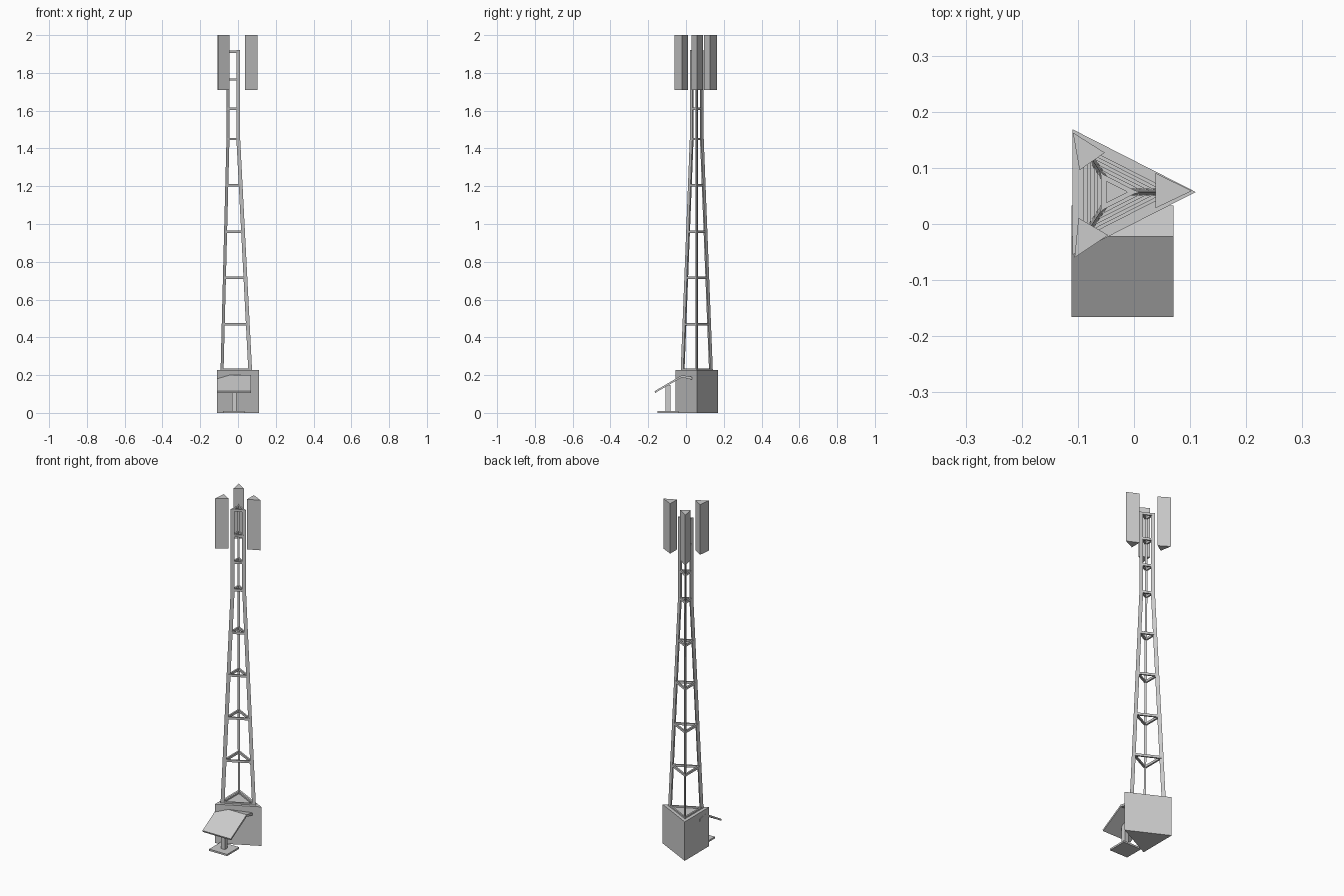
import bpy, bmesh, math
from mathutils import Vector

if "Cube" in bpy.data.objects:
    bpy.data.objects.remove(bpy.data.objects["Cube"])

CENTRE = Vector((-0.037, 0.057))
CORNERS = [Vector((0.147, 0)), Vector((-0.073, 0.112)), Vector((-0.073, -0.112))]


def finish(bm, name):
    bmesh.ops.recalc_face_normals(bm, faces=bm.faces)
    mesh = bpy.data.meshes.new(name)
    bm.to_mesh(mesh)
    bm.free()
    ob = bpy.data.objects.new(name, mesh)
    bpy.context.collection.objects.link(ob)
    return ob


def loft(name, sections):
    """Join equal-sized loops of 3D points into a closed solid."""
    bm = bmesh.new()
    loops = [[bm.verts.new(p) for p in s] for s in sections]
    n = len(loops[0])
    for a, b in zip(loops, loops[1:]):
        for i in range(n):
            j = (i + 1) % n
            bm.faces.new((a[i], a[j], b[j], b[i]))
    bm.faces.new(loops[0])
    bm.faces.new(loops[-1])
    return finish(bm, name)


def at_z(points, z):
    return [(p[0], p[1], z) for p in points]


def prism(name, points, z0, z1):
    return loft(name, [at_z(points, z0), at_z(points, z1)])


def box(name, x0, x1, y0, y1, z0, z1):
    return prism(name, [(x0, y0), (x1, y0), (x1, y1), (x0, y1)], z0, z1)


def triangle(scale):
    return [CENTRE + c * scale for c in CORNERS]


def tower_scale(z):
    return 0.76 - 0.43 * min(max((z - 0.23) / 1.22, 0), 1)


def triangle_frame(name, z, height=0.013):
    bm = bmesh.new()
    s = tower_scale(z) - 0.03
    rows = [[bm.verts.new((p.x, p.y, h)) for p in triangle(k)]
            for k, h in ((s, z - height / 2), (s, z + height / 2),
                         (s - 0.13, z + height / 2), (s - 0.13, z - height / 2))]
    for r in range(4):
        a, b = rows[r], rows[(r + 1) % 4]
        for i in range(3):
            j = (i + 1) % 3
            bm.faces.new((a[i], a[j], b[j], b[i]))
    return finish(bm, name)


# Triangular base block
prism("base_block", triangle(1.0), 0, 0.226)

# Three tapering legs, each a slim triangle pointing outward
for i, c in enumerate(CORNERS):
    d = c.normalized()
    side = Vector((-d.y, d.x)) * 0.006
    sections = []
    for z in (0.22, 1.45, 1.92):
        tip = CENTRE + c * tower_scale(z)
        inner = tip - d * 0.02
        sections.append(at_z([tip, inner + side, inner - side], z))
    loft(f"tower_leg_{i + 1}", sections)

# Horizontal braces
for i, z in enumerate((0.228, 0.47, 0.715, 0.96, 1.205, 1.45, 1.61, 1.765, 1.913)):
    triangle_frame(f"cross_brace_{i + 1}", z)

# Antenna panels around the top
antennas = {
    "right": [(0.103, 0.059), (0.038, 0.091), (0.038, 0.028)],
    "back_left": [(-0.109, 0.163), (-0.052, 0.127), (-0.097, 0.096)],
    "front_left": [(-0.106, -0.06), (-0.046, -0.02), (-0.099, 0.011)],
}
for side, pts in antennas.items():
    prism(f"antenna_{side}", pts, 1.71, 2.0)

# Folded solar panel: sloped face with a flat flange running into the base
profile = [(-0.166, 0.115), (-0.022, 0.2), (0.033, 0.19),
           (0.033, 0.176), (-0.022, 0.188), (-0.163, 0.106)]
loft("solar_panel", [[(x, y, z) for y, z in profile] for x in (-0.1115, 0.07)])

# Post and foot plate under the panel
box("panel_post", -0.033, -0.008, -0.108, -0.083, 0.005, 0.148)
box("panel_foot", -0.08, 0.035, -0.15, -0.04, 0, 0.01)
